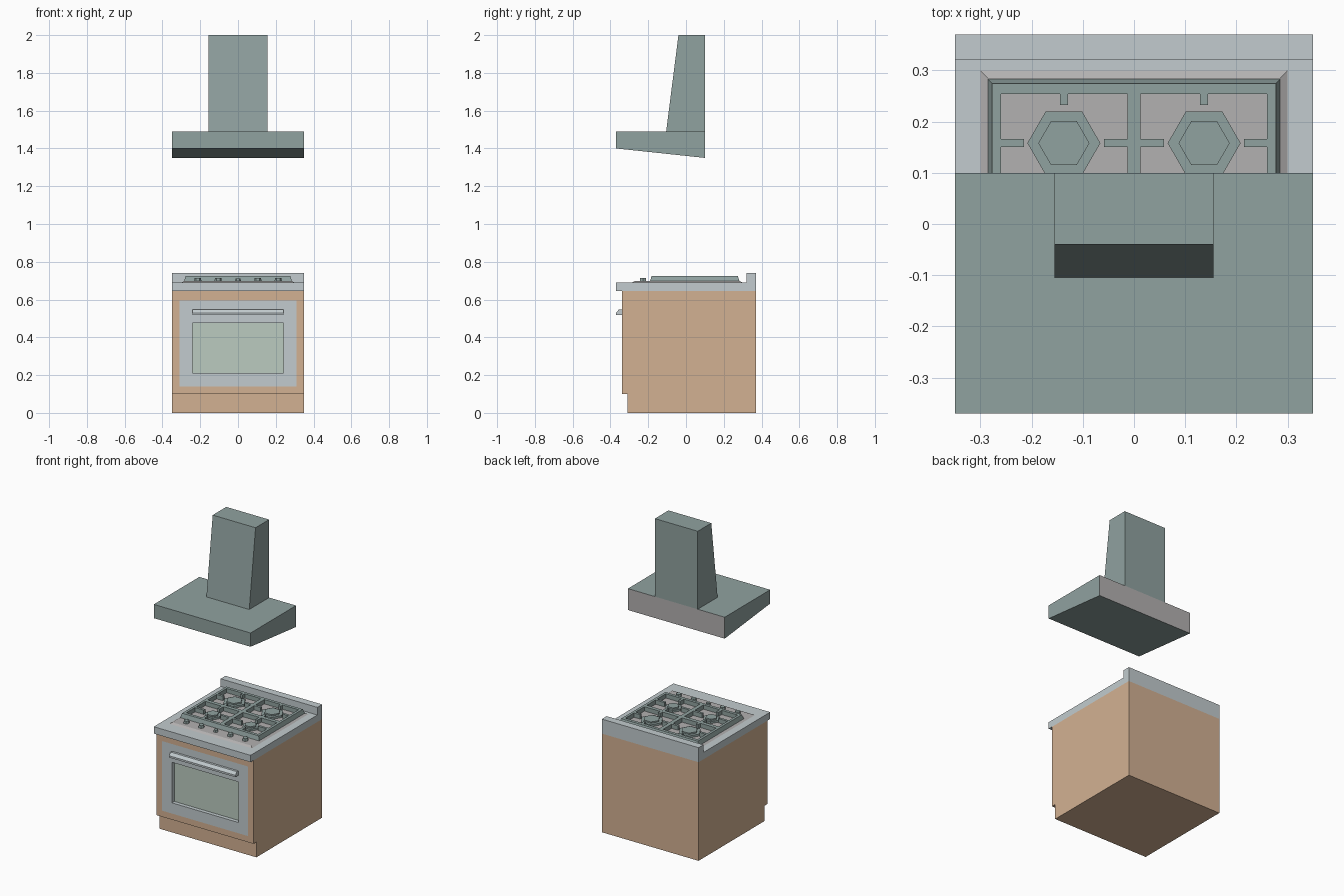
import bpy, bmesh, math

if "Cube" in bpy.data.objects:
    bpy.data.objects.remove(bpy.data.objects["Cube"])


def material(name, rgb):
    m = bpy.data.materials.new(name)
    m.diffuse_color = (*rgb, 1)
    m.use_nodes = True
    m.node_tree.nodes["Principled BSDF"].inputs["Base Color"].default_value = m.diffuse_color
    return m


WOOD = material("tan", (0.65, 0.44, 0.29))
STEEL = material("light_steel", (0.54, 0.60, 0.62))
DARK = material("blue_grey", (0.28, 0.36, 0.35))
GLASS = material("pale_green", (0.50, 0.60, 0.53))
PLAIN = material("plain_grey", (0.45, 0.44, 0.44))


def finish(name, bm, mat):
    me = bpy.data.meshes.new(name)
    bm.to_mesh(me)
    bm.free()
    ob = bpy.data.objects.new(name, me)
    bpy.context.collection.objects.link(ob)
    me.materials.append(mat)
    return ob


def prism(name, profile, half, mat, open_edge=None):
    """Extrude a (y, z) profile across x; open_edge leaves one side face out."""
    bm = bmesh.new()
    a = [bm.verts.new((-half, y, z)) for y, z in profile]
    b = [bm.verts.new((half, y, z)) for y, z in profile]
    bm.faces.new(a)
    bm.faces.new(b[::-1])
    n = len(profile)
    for i in range(n):
        if i != open_edge:
            j = (i + 1) % n
            bm.faces.new((a[i], b[i], b[j], a[j]))
    bmesh.ops.recalc_face_normals(bm, faces=bm.faces)
    return finish(name, bm, mat)


def rings(name, levels, mat, front=False, cap=False):
    """Bridge rectangles (u0, u1, v0, v1, depth), lying flat or facing front."""
    bm = bmesh.new()
    loops = []
    for u0, u1, v0, v1, w in levels:
        pts = [(u0, v0), (u1, v0), (u1, v1), (u0, v1)]
        loops.append([bm.verts.new((u, w, v) if front else (u, v, w)) for u, v in pts])
    for a, b in zip(loops, loops[1:]):
        for i in range(4):
            j = (i + 1) % 4
            bm.faces.new((a[i], a[j], b[j], b[i]))
    if cap:
        bm.faces.new(loops[-1])
    return finish(name, bm, mat)


def bar(name, x0, x1, y0, y1, z0, z1, mat):
    x0, x1 = sorted((x0, x1))
    y0, y1 = sorted((y0, y1))
    return rings(name, [(x0, x1, y0, y1, z0), (x0, x1, y0, y1, z1)], mat, cap=True)


def hexagon(name, x, y, z0, z1, r0, r1, mat):
    bpy.ops.mesh.primitive_cone_add(vertices=6, radius1=r0, radius2=r1, depth=z1 - z0,
                                    location=(x, y, (z0 + z1) / 2),
                                    rotation=(0, 0, math.pi / 6))
    ob = bpy.context.object
    ob.name = name
    ob.data.materials.append(mat)
    return ob


# Cabinet with toe kick; its front is a ring around the oven door
prism("cabinet_body", [(-.31, 0), (-.31, .10), (-.34, .10), (-.34, .645), (.37, .645), (.37, 0)],
      .35, WOOD, open_edge=2)
door = (-.31, .31, .14, .595)
window = (-.24, .24, .21, .475)
rings("cabinet_front", [(-.35, .35, .10, .645, -.34), (*door, -.34)], WOOD, front=True)

# Oven door, window and handle
rings("oven_door", [(*door, -.34), (*window, -.34), (*window, -.315)], STEEL, front=True)
rings("oven_window", [(*window, -.315)], GLASS, front=True, cap=True)
prism("oven_handle", [(-.34, .518), (-.37, .518), (-.37, .53), (-.355, .548), (-.34, .548)],
      .24, STEEL)

# Worktop with raised back edge
prism("worktop", [(-.37, .645), (-.37, .69), (.32, .69), (.32, .74), (.37, .74), (.37, .645)],
      .35, STEEL)

# Hob pan
FLOOR, TOP = .698, .726
rings("hob_pan", [(-.30, .30, -.285, .30, .69), (-.285, .285, -.27, .285, FLOOR)], PLAIN, cap=True)

# Pan support: frame and dividers
rings("grate_frame", [(-.285, .285, -.19, .283, FLOOR), (-.277, .277, -.182, .274, TOP),
                      (-.26, .26, -.163, .254, TOP), (-.26, .26, -.163, .254, FLOOR)], DARK)
MID = .046
bar("grate_divider_long", -.0125, .0125, -.163, .254, FLOOR, TOP, DARK)
for s in (-1, 1):
    bar("grate_divider_cross", s * .0125, s * .26, MID - .0125, MID + .0125, FLOOR, TOP, DARK)

# Burners, large at the back and smaller at the front, with grate fingers
for s in (-1, 1):
    x = s * .137
    for label, y, r, y0, y1 in (("back", .158, .0713, MID + .0125, .254),
                                ("front", -.065, .053, -.163, MID - .0125)):
        hexagon(f"{label}_burner_base", x, y, FLOOR, .711, r, r, DARK)
        hexagon(f"{label}_burner_cap", x, y, .711, .720, r * .7, r * .7, DARK)
        g = r + .007
        bar("grate_finger", s * .0125, x - s * g, y - .008, y + .008, FLOOR, TOP, DARK)
        bar("grate_finger", x + s * g, s * .26, y - .008, y + .008, FLOOR, TOP, DARK)
        gy = r * .866 + .013
        bar("grate_finger", x - .008, x + .008, y + gy, y1, FLOOR, TOP, DARK)
        bar("grate_finger", x - .008, x + .008, y0, y - gy, FLOOR, TOP, DARK)

# Control knobs
for x in (-.213, -.105, 0, .105, .213):
    k = 1 if x else .8
    hexagon("knob", x, -.228, FLOOR, FLOOR + .017 * k, .019 * k, .017 * k, DARK)

# Extractor hood: canopy with plain back, and tapering chimney
canopy = prism("hood_canopy", [(-.37, 1.40), (-.37, 1.49), (.10, 1.49), (.10, 1.35)], .35, DARK)
canopy.data.materials.append(PLAIN)
for f in canopy.data.polygons:
    if f.normal.y > .9:
        f.material_index = 1
prism("hood_chimney", [(-.105, 1.49), (-.04, 2), (.10, 2), (.10, 1.49)], .155, DARK)
